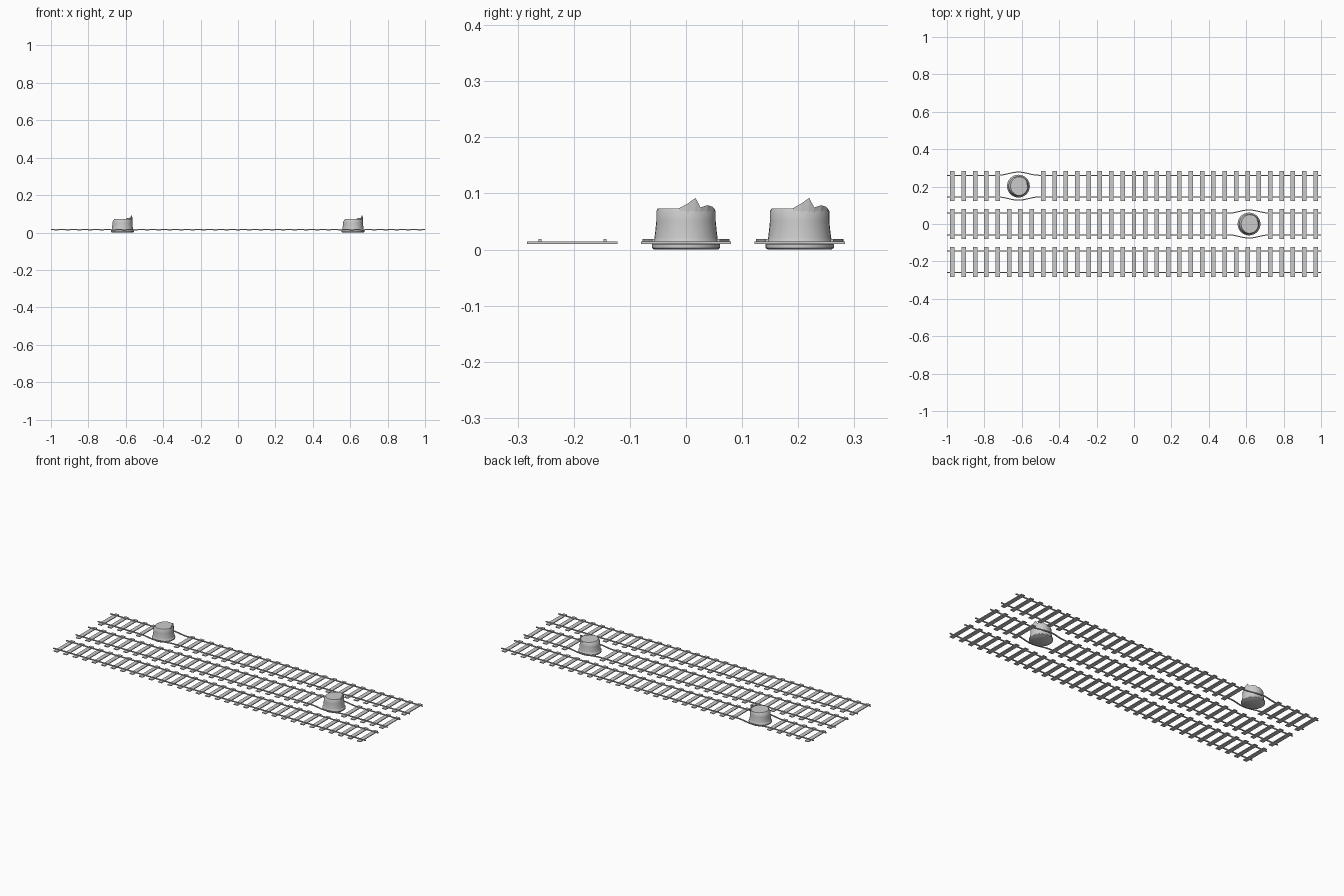
import bpy, bmesh, math

if "Cube" in bpy.data.objects:
    bpy.data.objects.remove(bpy.data.objects["Cube"])

TRACK_Y = (-0.2025, 0.0, 0.2025)
STUMPS = {1: 0.615, 2: -0.618}      # track index -> x of the stump
GAUGE = 0.058
PITCH = 1.942 / 32


def finish(name, bm, smooth=False):
    bmesh.ops.recalc_face_normals(bm, faces=bm.faces)
    me = bpy.data.meshes.new(name)
    bm.to_mesh(me)
    bm.free()
    ob = bpy.data.objects.new(name, me)
    bpy.context.collection.objects.link(ob)
    if smooth:
        bpy.context.view_layer.objects.active = ob
        ob.select_set(True)
        bpy.ops.object.shade_smooth_by_angle(angle=math.radians(40))
        ob.select_set(False)
    return ob


def loft(bm, rings, close=True):
    """Skin a list of rings of equal length and cap both ends."""
    vs = [[bm.verts.new(p) for p in r] for r in rings]
    n = len(vs[0])
    for a, b in zip(vs, vs[1:]):
        for i in range(n):
            j = (i + 1) % n
            bm.faces.new((a[i], a[j], b[j], b[i]))
    bm.faces.new(vs[0])
    bm.faces.new(vs[-1])


# sleepers
def sleepers(name, y, gap_x):
    bm = bmesh.new()
    for i in range(33):
        x = -0.971 + i * PITCH
        if gap_x is not None and abs(x - gap_x) < 0.085:
            continue
        rings = [[(x + dx, y + dy, z) for dx, dy in
                  ((-.012, -.0805), (.012, -.0805), (.012, .0805), (-.012, .0805))]
                 for z in (.0095, .014)]
        loft(bm, rings)
    finish(name, bm)


# rails, bowed outwards around a stump
def rail(name, y, side, gap_x):
    xs = [-1.0, 1.0]
    if gap_x is not None:
        xs += [gap_x - .11 + .22 * i / 16 for i in range(17)]
    rings = []
    for x in sorted(xs):
        t = 1 if gap_x is None else min(1, abs(x - gap_x) / .11)
        yc = y + side * (GAUGE + .017 * (0.5 + 0.5 * math.cos(math.pi * t)))
        rings.append([(x, yc + dy, z) for dy, z in
                      ((-.0028, .013), (.0028, .013), (.0028, .0185), (-.0028, .0185))])
    bm = bmesh.new()
    loft(bm, rings)
    finish(name, bm)


# tree stump with a flared foot, sloped shoulder on -x and a broken edge on +x
def stump(cx, cy, tag):
    n = 32
    rings = []
    for r, z in ((.057, 0), (.061, .003), (.061, .009), (.058, .012), (.056, .022),
                 (.0545, .035), (.053, .05), (.053, .068), (.050, .0735)):
        ring = []
        for i in range(n):
            a = 2 * math.pi * i / n
            back = max(0, -math.cos(a))
            zz, rr = z, r
            if z > .06:
                zz -= .010 * back if z < .07 else 0
                rr -= .008 * back if z > .07 else 0
            ring.append((cx + rr * math.cos(a), cy + rr * math.sin(a), zz))
        rings.append(ring)
    bm = bmesh.new()
    loft(bm, rings)
    finish("stump_" + tag, bm, True)

    # splintered bark rising from the rim
    bm = bmesh.new()
    rings = []
    for y, z in ((-.012, .0735), (.003, .082), (.017, .092), (.026, .075),
                 (.038, .079), (.047, .0765), (.051, .072)):
        a = math.asin(y / .053)
        rings.append([(cx + r * math.cos(a), cy + r * math.sin(a), h)
                      for r, h in ((.053, .066), (.053, z), (.048, z - .002), (.048, .066))])
    loft(bm, rings)
    finish("splinter_" + tag, bm)


for k, ty in enumerate(TRACK_Y):
    gap = STUMPS.get(k)
    sleepers(f"sleepers_{k}", ty, gap)
    for s, label in ((-1, "front"), (1, "back")):
        rail(f"rail_{label}_{k}", ty, s, gap)
    if gap is not None:
        stump(gap, ty, str(k))
